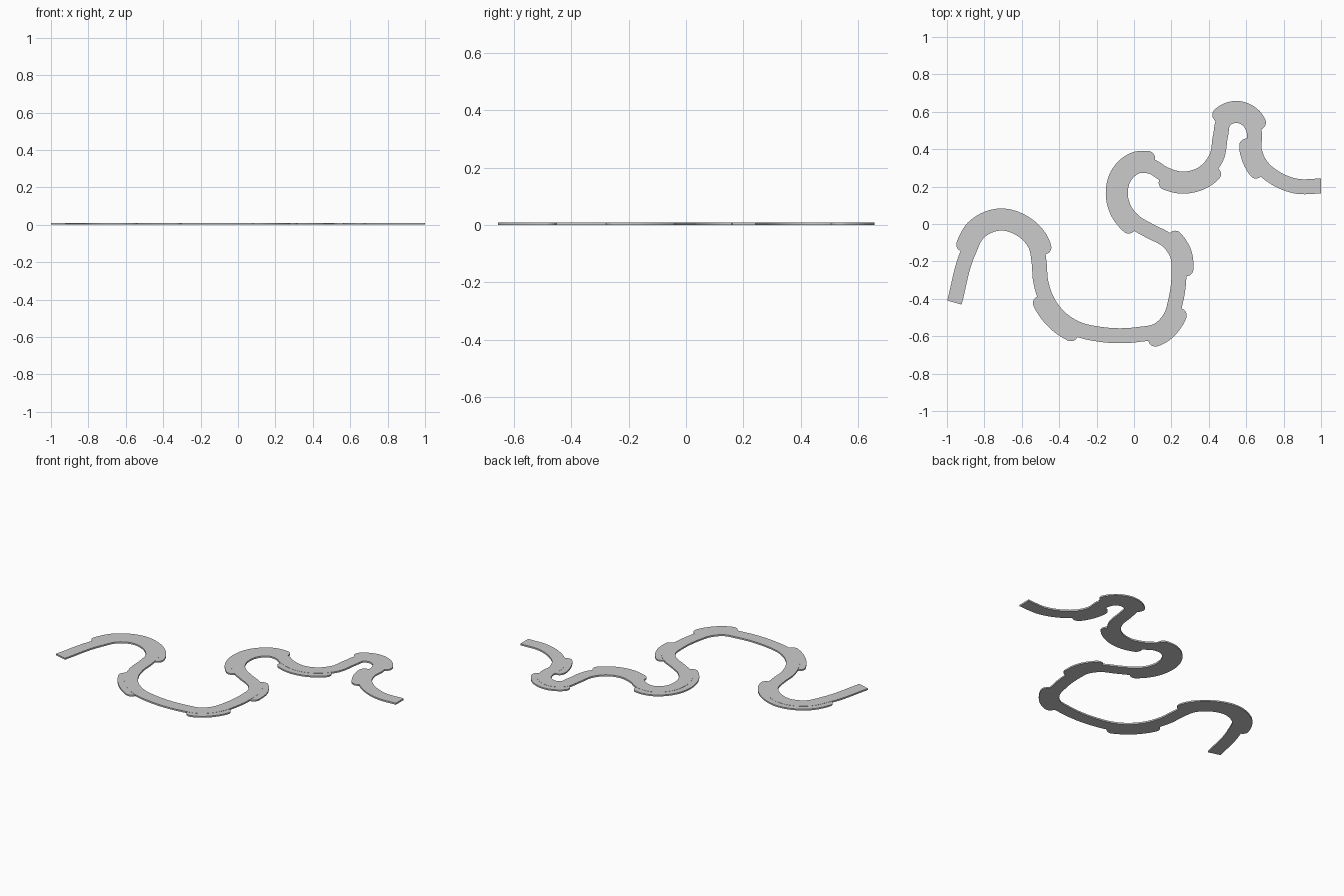
import bpy, math
from mathutils import Vector

if "Cube" in bpy.data.objects:
    bpy.data.objects.remove(bpy.data.objects["Cube"])

# Road centreline, from the lower-left end to the right end
PATH = [Vector(p) for p in [
    (-0.96, -0.42), (-0.888, -0.155), (-0.825, -0.04), (-0.715, 0.005), (-0.605, -0.028),
    (-0.53, -0.105), (-0.507, -0.21), (-0.50, -0.30), (-0.467, -0.405), (-0.395, -0.502),
    (-0.305, -0.56), (-0.18, -0.59), (0.03, -0.59), (0.125, -0.57), (0.197, -0.495),
    (0.223, -0.41), (0.24, -0.25), (0.232, -0.165), (0.185, -0.095), (0.08, -0.035),
    (0.005, 0.01), (-0.055, 0.085), (-0.073, 0.17), (-0.052, 0.25), (0.02, 0.31),
    (0.09, 0.308), (0.165, 0.265), (0.265, 0.24), (0.375, 0.275), (0.44, 0.355),
    (0.463, 0.475), (0.485, 0.555), (0.543, 0.58), (0.61, 0.555), (0.643, 0.49),
    (0.642, 0.40), (0.677, 0.315), (0.76, 0.243), (0.864, 0.203), (1.0, 0.203)]]
LAST = len(PATH) - 1
ROAD_HALF = 0.04
KERB_HALF = 0.038
STEPS = 8


def node_dir(i):
    """Smooth unit direction at a path point."""
    if i == 0 or i == LAST:
        k = min(i, LAST - 1)
        return (PATH[k + 1] - PATH[k]).normalized()
    a, b = PATH[i] - PATH[i - 1], PATH[i + 1] - PATH[i]
    return (a / a.length_squared + b / b.length_squared).normalized()


def sample(u):
    """Position and left normal at fractional path index u."""
    i = min(int(u), LAST - 1)
    t = u - i
    p, q = PATH[i], PATH[i + 1]
    length = (q - p).length
    m, n = node_dir(i) * length, node_dir(i + 1) * length
    pos = (p * (2*t**3 - 3*t**2 + 1) + m * (t**3 - 2*t**2 + t)
           + q * (3*t**2 - 2*t**3) + n * (t**3 - t**2))
    d = (p * (6*t*t - 6*t) + m * (3*t*t - 4*t + 1)
         + q * (6*t - 6*t*t) + n * (3*t*t - 2*t)).normalized()
    return pos, Vector((-d.y, d.x))


def ribbon(name, sections, height):
    """Closed slab through (centre, normal, half width) sections."""
    verts, faces = [], []
    for c, n, w in sections:
        l, r = c + n * w, c - n * w
        verts += [(l.x, l.y, 0), (r.x, r.y, 0), (r.x, r.y, height), (l.x, l.y, height)]
    for k in range(len(sections) - 1):
        a, b = 4 * k, 4 * k + 4
        for j in range(4):
            j2 = (j + 1) % 4
            faces.append((a + j, b + j, b + j2, a + j2))
    e = 4 * (len(sections) - 1)
    faces += [(0, 1, 2, 3), (e + 3, e + 2, e + 1, e)]
    me = bpy.data.meshes.new(name)
    me.from_pydata(verts, [], faces)
    me.validate()
    ob = bpy.data.objects.new(name, me)
    bpy.context.collection.objects.link(ob)
    return ob


# Road
ribbon("road", [(*sample(i / STEPS), ROAD_HALF) for i in range(LAST * STEPS + 1)], 0.01)

# Kerbs on the outside of each bend: start index, end index, side (1 = left)
KERBS = [(1.25, 5.3, 1), (8.0, 9.85, -1), (12.75, 14.25, -1), (16.1, 17.9, -1),
         (20.1, 24.7, 1), (26.2, 28.3, -1), (31.0, 33.5, 1), (34.8, 36.1, -1)]


def kerb_section(u, side):
    p, n = sample(u)
    return p + n * side * ROAD_HALF, n


def cap(u, side, sign):
    """Rounded end, from the full width out to the tip."""
    c, n = kerb_section(u, side)
    d = Vector((n.y, -n.x)) * sign
    return [(c + d * KERB_HALF * math.sin(a), n, KERB_HALF * math.cos(a))
            for a in (math.radians(x) for x in range(15, 90, 12))]


for k, (u0, u1, side) in enumerate(KERBS):
    count = int((u1 - u0) * STEPS) + 4
    body = [(*kerb_section(u0 + (u1 - u0) * i / count, side), KERB_HALF) for i in range(count + 1)]
    ribbon(f"kerb_{k + 1}", cap(u0, side, -1)[::-1] + body + cap(u1, side, 1), 0.009)
